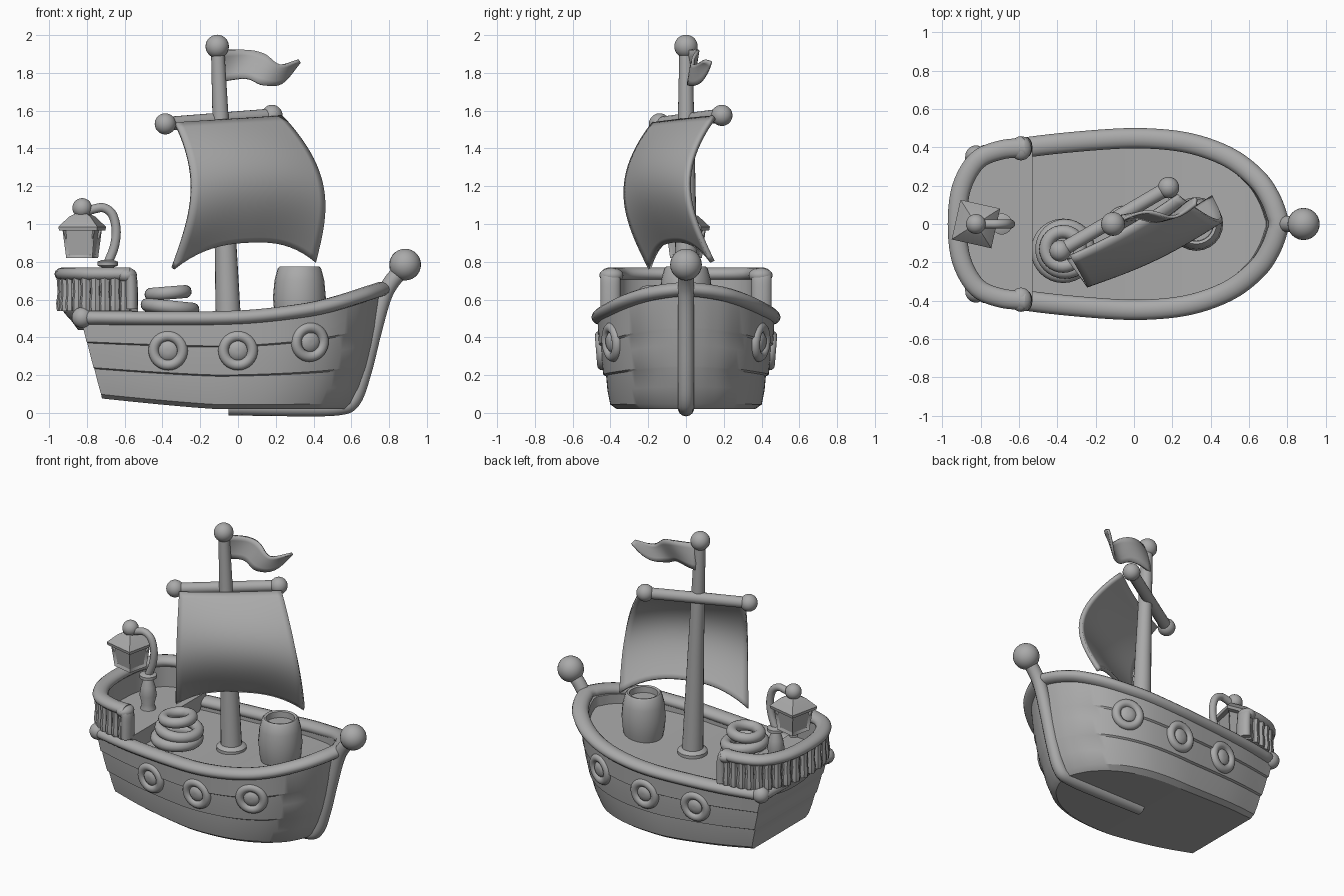
import bpy, bmesh
from math import sin, cos, pi, radians
from mathutils import Vector, Matrix

cube = bpy.data.objects.get("Cube")
if cube:
    bpy.data.objects.remove(cube)

grey = bpy.data.materials.new("plain_grey")
grey.use_nodes = True
grey.diffuse_color = (0.4, 0.4, 0.4, 1)
grey.node_tree.nodes["Principled BSDF"].inputs["Base Color"].default_value = (0.4, 0.4, 0.4, 1)


def finish(name, bm, angle=40):
    bmesh.ops.recalc_face_normals(bm, faces=bm.faces)
    me = bpy.data.meshes.new(name)
    bm.to_mesh(me)
    bm.free()
    me.materials.append(grey)
    me.shade_smooth()
    me.set_sharp_from_angle(angle=radians(angle))
    ob = bpy.data.objects.new(name, me)
    bpy.context.collection.objects.link(ob)
    return ob


def spline(points, steps=6):
    """Smooth curve through the points."""
    p = [Vector(q) for q in points]
    p = [2 * p[0] - p[1]] + p + [2 * p[-1] - p[-2]]
    out = []
    for a, b, c, d in zip(p, p[1:], p[2:], p[3:]):
        for k in range(steps):
            t = k / steps
            out.append(0.5 * (2 * b + (c - a) * t + (2 * a - 5 * b + 4 * c - d) * t ** 2
                              + (3 * b - a - 3 * c + d) * t ** 3))
    return out + [p[-2]]


def loft(name, rings, strip_caps=False, loop=False, angle=40):
    """Skin over closed rings; strip caps join mirrored points of a ring."""
    bm = bmesh.new()
    vs = [[bm.verts.new(q) for q in r] for r in rings]
    n = len(vs[0])
    pairs = list(zip(vs, vs[1:])) + ([(vs[-1], vs[0])] if loop else [])
    for a, b in pairs:
        for i in range(n):
            j = (i + 1) % n
            bm.faces.new((a[i], a[j], b[j], b[i]))
    if not loop:
        for r in (vs[0], vs[-1]):
            if strip_caps:
                for i in range(n // 2 - 1):
                    bm.faces.new((r[i], r[i + 1], r[n - 2 - i], r[n - 1 - i]))
            else:
                bm.faces.new(r)
    return finish(name, bm, angle)


def tube(name, path, ra, rb=None, axis=(0, 0, 1), sides=14, phase=0, loop=False):
    """Sweep an ellipse: ra across, rb along the axis; a list tapers ra."""
    path = [Vector(p) for p in path]
    n, rings = len(path), []
    for i, p in enumerate(path):
        nxt, prv = (path[(i + 1) % n], path[i - 1]) if loop else (path[min(i + 1, n - 1)], path[max(i - 1, 0)])
        t = (nxt - prv).normalized()
        side = t.cross(Vector(axis)).normalized()
        up = side.cross(t)
        r = ra[0] + (ra[1] - ra[0]) * i / (n - 1) if isinstance(ra, tuple) else ra
        s = rb or r
        rings.append([p + side * r * cos(phase + 2 * pi * k / sides) + up * s * sin(phase + 2 * pi * k / sides)
                      for k in range(sides)])
    return loft(name, rings, loop=loop)


def lathe(name, profile, loc, sides=24, turn=0, angle=40):
    rings = [[Vector(loc) + Vector((r * cos(turn + 2 * pi * k / sides), r * sin(turn + 2 * pi * k / sides), z))
              for k in range(sides)] for r, z in profile]
    return loft(name, rings, angle=angle)


def ball(name, loc, r, scale=(1, 1, 1)):
    bm = bmesh.new()
    bmesh.ops.create_uvsphere(bm, u_segments=24, v_segments=14, radius=r)
    bmesh.ops.scale(bm, vec=scale, verts=bm.verts)
    bmesh.ops.translate(bm, vec=loc, verts=bm.verts)
    return finish(name, bm)


def ring(name, major, minor, matrix):
    path = [matrix @ Vector((major * cos(a), major * sin(a), 0)) for a in [2 * pi * k / 32 for k in range(32)]]
    return tube(name, path, minor, axis=matrix.to_3x3() @ Vector((0, 0, 1)), loop=True)


def sample(table, x):
    for (x0, y0), (x1, y1) in zip(table, table[1:]):
        if x <= x1:
            return y0 + (y1 - y0) * max(0, x - x0) / (x1 - x0)
    return table[-1][1]


# Hull shape: plan outline, sheer line, bow rake
half = spline([(0, .78), (.18, .9), (.4, .98), (.56, 1), (.71, .94), (.84, .77), (.93, .52), (.975, .28), (1, .04)])
sheer = spline([(-.87, .505), (-.4, .5), (0, .505), (.3, .535), (.5, .575), (.77, .66)])
bow = spline([(0, .57), (.1, .62), (.4, .69), (.75, .735), (1, .755)])


def hull_z(x, v):
    bottom = .02 + .1 * max(0, -x - .1) ** 1.2
    return bottom + (sample(sheer, x) - bottom) * v


def outline(v, width, inset=0, lift=0):
    x0 = -.72 - .1 * v + inset - max(0, width - .4) * .2
    x1 = sample(bow, v) - inset
    side = [(x0 + (x1 - x0) * u, (width - inset) * f) for u, f in half]
    pts = side + [(x, -y) for x, y in reversed(side)]
    return [Vector((x, y, hull_z(x, v) + lift)) for x, y in pts]


# Lapped plank hull, with bulwark and deck
levels = [(0, .365), (.05, .4), (.2, .415), (.36, .422), (.375, .437), (.55, .447), (.68, .45), (.695, .463), (1, .467)]
rings = [outline(v, w) for v, w in levels]
rings += [outline(1, .467, .06), outline(.9, .467, .06)]
loft("hull", rings, strip_caps=True, angle=30)
gunwale = outline(1, .447)
tube("gunwale", gunwale, .053, .038, loop=True)
for s in (1, -1):
    ball("stern_corner_knob", (-.825, s * .355, .505), .055)

# Stem post and its ball
tube("stem_post", spline([(-.05, 0, .03), (.3, 0, .025), (.53, 0, .03), (.61, 0, .07), (.665, 0, .22), (.715, 0, .42),
                          (.765, 0, .6), (.81, 0, .69), (.88, 0, .77)]), .043, axis=(0, 1, 0))
ball("stem_ball", (.885, 0, .785), .084)

# Portholes on both sides
for s in (1, -1):
    for px, pz in ((-.37, .33), (0, .33), (.38, .375)):
        edge = [(p.x, p.y) for p in outline(.66, .448)[:len(half)]]
        py = sample(edge, px)
        slope = (sample(edge, px + .06) - sample(edge, px - .06)) / .12
        normal = Vector((-slope, 1, -.08)).normalized()
        normal.y *= s
        m = Matrix.Translation((px, s * py, pz)) @ normal.to_track_quat('Z', 'Y').to_matrix().to_4x4()
        ring("porthole_ring", .077, .028, m)
        boss = lathe("porthole_boss", [(.05, -.03), (.05, .012), (.035, .024), (.01, .026)], (0, 0, 0))
        boss.matrix_world = m

# Stern balcony: floor, wall, balusters, handrail
u_path = spline([(-.57, .4, 0), (-.7, .385, 0), (-.82, .33, 0), (-.9, .19, 0), (-.922, 0, 0), (-.9, -.19, 0),
                 (-.82, -.33, 0), (-.7, -.385, 0), (-.57, -.4, 0)], 5)


def u_shape(scale, z):
    return [Vector((-.55 + scale * (p.x + .55), p.y * scale, z)) for p in u_path]


def closed_u(scale, z):
    pts = u_shape(scale, z)
    return [Vector((-.53, pts[0].y, z))] + pts + [Vector((-.53, pts[-1].y, z))]


floor_rings = [closed_u(s, z) for s, z in ((.8, .44), (.9, .49), (1.0, .53), (1.02, .55), (1.0, .565))]
for r in floor_rings:
    r.pop(len(r) // 2)
loft("balcony_floor", floor_rings, strip_caps=True)
tube("balcony_wall", u_shape(.97, .63), .02, .12, sides=4, phase=pi / 4)
posts = u_shape(1.02, 0)
for p in posts[1:-1:2]:
    lathe("baluster", [(.03, .54), (.034, .58), (.026, .64), (.032, .72)], (p.x, p.y, 0), sides=8)
tube("balcony_handrail", u_shape(1, .735), .05, .036)
for s in (1, -1):
    ball("handrail_end", (-.59, s * .395, .728), .055, (1, 1.15, .75))
    tube("handrail_newel", spline([(-.59, s * .4, .74), (-.57, s * .4, .71), (-.565, s * .4, .64), (-.565, s * .4, .55)]),
         .035, .055, axis=(0, 1, 0))

# Lantern on its hooked post
lathe("lantern_post", [(.05, .56), (.04, .6), (.055, .66), (.045, .72), (.03, .77), (.055, .78), (.055, .8), (.03, .81)],
      (-.69, 0, 0))
tube("lantern_hook", spline([(-.69, 0, .79), (-.655, 0, .88), (-.645, 0, .97), (-.665, 0, 1.05), (-.71, 0, 1.085),
                             (-.76, 0, 1.08), (-.82, 0, 1.06)]), .024, axis=(0, 1, 0))
turn = pi / 4 - .22
center = (-.825, 0, 0)
body = lathe("lantern_body", [(.1, .82), (.125, .98)], center, 4, turn)
bm = bmesh.new()
bm.from_mesh(body.data)
panes = [f for f in bm.faces if abs(f.normal.z) < .7]
bmesh.ops.inset_individual(bm, faces=panes, thickness=.02, depth=-.014)
bm.to_mesh(body.data)
bm.free()
lathe("lantern_roof", [(.145, .965), (.15, .985), (.08, 1.04), (.03, 1.06)], center, 4, turn, 20)
ball("lantern_knob", (-.825, 0, 1.085), .052)

# Mast, yard and their balls
tube("mast", [(-.05, 0, .45), (-.075, 0, 1.15), (-.108, 0, 1.93)], (.068, .035), axis=(0, 1, 0), sides=20)
lathe("mast_collar", [(.095, .44), (.095, .475), (.08, .49), (.06, .495)], (-.05, 0, 0))
ball("mast_ball", (-.11, 0, 1.94), .062)
yard_ends = [(-.385, -.14, 1.53), (.18, .19, 1.575)]
tube("yard", yard_ends, .037)
for e in yard_ends:
    ball("yard_ball", e, .056)


def sheet(name, point, nu, nv, thickness):
    bm = bmesh.new()
    grid = [[bm.verts.new(point(i / nu, j / nv)) for i in range(nu + 1)] for j in range(nv + 1)]
    for a, b in zip(grid, grid[1:]):
        for i in range(nu):
            bm.faces.new((a[i], a[i + 1], b[i + 1], b[i]))
    ob = finish(name, bm, 50)
    mod = ob.modifiers.new("thickness", 'SOLIDIFY')
    mod.thickness = thickness
    mod.offset = 0


# Billowing sail, with an arched foot
def sail_point(u, v):
    top = Vector((-.33, -.17, 1.53)).lerp(Vector((.23, .15, 1.565)), u)
    foot = Vector((-.345, -.19, .765)).lerp(Vector((.41, .14, .8)), u)
    foot.z += .125 * (1 - abs(2 * u - 1) ** 2.5)
    belly = Vector((.09, -.14, 0)).lerp(Vector((.13, -.13, 0)), u) * sin(pi * v ** .9)
    belly += Vector((.02, -.035, 0)) * sin(pi * u) * (.4 + .6 * v)
    return top.lerp(foot, v) + belly


sheet("sail", sail_point, 20, 24, .025)

# Waving pennant
upper = spline([(-.1, 1.92), (.04, 1.922), (.14, 1.9), (.22, 1.845), (.325, 1.865)])
lower = spline([(-.1, 1.75), (.04, 1.77), (.13, 1.735), (.23, 1.745), (.325, 1.855)])


def flag_point(u, v):
    i = round(u * (len(upper) - 1))
    p = upper[i].lerp(lower[i], v)
    return Vector((p.x, .1 * u + .035 * sin(2 * pi * u + 1.5 * v), p.y))


sheet("pennant", flag_point, len(upper) - 1, 5, .016)

# Barrel, open at the top
lathe("barrel", [(.115, .45), (.132, .52), (.14, .61), (.132, .7), (.115, .765), (.105, .775), (.09, .77), (.088, .73)],
      (.325, 0, 0))

# Coiled rope
for major, minor, x, y, z, tilt in ((.13, .038, -.37, -.14, .5, 0), (.12, .036, -.36, -.13, .56, .1),
                                    (.09, .035, -.37, -.13, .635, -.08)):
    ring("rope_coil", major, minor, Matrix.Translation((x, y, z)) @ Matrix.Rotation(tilt, 4, 'Y'))
